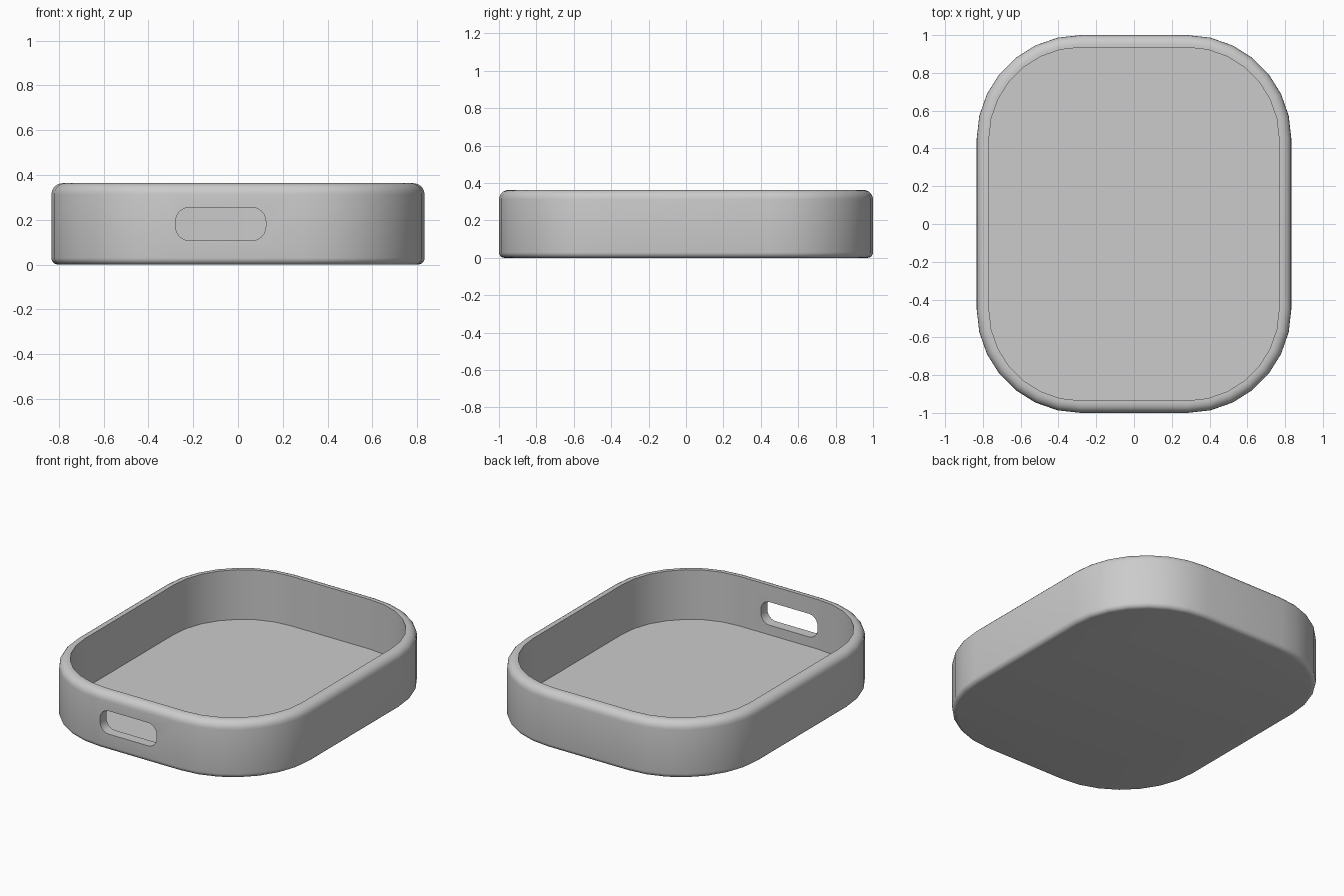
import bpy, bmesh
from math import cos, sin, pi, radians

if "Cube" in bpy.data.objects:
    bpy.data.objects.remove(bpy.data.objects["Cube"])

grey = bpy.data.materials.new("light grey")
grey.use_nodes = True
colour = (0.6, 0.6, 0.6, 1)
grey.diffuse_color = colour
grey.node_tree.nodes["Principled BSDF"].inputs["Base Color"].default_value = colour

HALF_X, HALF_Y, HEIGHT = 0.833, 1.0, 0.363
WALL, FLOOR, CORNER = 0.065, 0.045, 0.55


def rounded_rect(hx, hy, radius, steps):
    """Counter-clockwise outline with four rounded corners."""
    points = []
    for corner, (sx, sy) in enumerate([(1, 1), (-1, 1), (-1, -1), (1, -1)]):
        for i in range(steps + 1):
            a = (corner + i / steps) * pi / 2
            points.append((sx * (hx - radius) + radius * cos(a),
                           sy * (hy - radius) + radius * sin(a)))
    return points


def loft(name, rings):
    """Closed solid through successive rings of 3D points."""
    bm = bmesh.new()
    loops = [[bm.verts.new(p) for p in ring] for ring in rings]
    for low, high in zip(loops, loops[1:]):
        for i in range(len(low)):
            j = (i + 1) % len(low)
            bm.faces.new((low[i], low[j], high[j], high[i]))
    bm.faces.new(loops[0][::-1])
    bm.faces.new(loops[-1])
    bmesh.ops.recalc_face_normals(bm, faces=bm.faces)
    mesh = bpy.data.meshes.new(name)
    bm.to_mesh(mesh)
    bm.free()
    mesh.materials.append(grey)
    obj = bpy.data.objects.new(name, mesh)
    bpy.context.collection.objects.link(obj)
    return obj


# Wall section as (inset, height): rounded foot, rounded rim, inner wall
def quarter(radius, steps=5):
    return [(radius * (1 - sin(a)), radius * (1 - cos(a)))
            for a in (i * pi / 2 / steps for i in range(steps + 1))]


section = quarter(0.03)
section += [(inset, HEIGHT - drop) for inset, drop in reversed(quarter(0.05))]
section += [(WALL, HEIGHT), (WALL, FLOOR)]

tray = loft("tray", [
    [(x, y, z) for x, y in rounded_rect(HALF_X - d, HALF_Y - d, CORNER - d, 7)]
    for d, z in section])

# Rounded slot through the front wall only
slot = rounded_rect(0.201, 0.074, 0.062, 6)
cutter = loft("slot_cutter", [
    [(x - 0.077, y, z + 0.181) for x, z in slot] for y in (-1.1, -0.8)])
cutter.hide_render = True
cut = tray.modifiers.new("slot", "BOOLEAN")
cut.operation = "DIFFERENCE"
cut.solver = "EXACT"
cut.object = cutter

bpy.ops.object.select_all(action="DESELECT")
tray.select_set(True)
bpy.context.view_layer.objects.active = tray
bpy.ops.object.modifier_apply(modifier=cut.name)
bpy.data.objects.remove(cutter)
bpy.ops.object.shade_smooth_by_angle(angle=radians(30))
